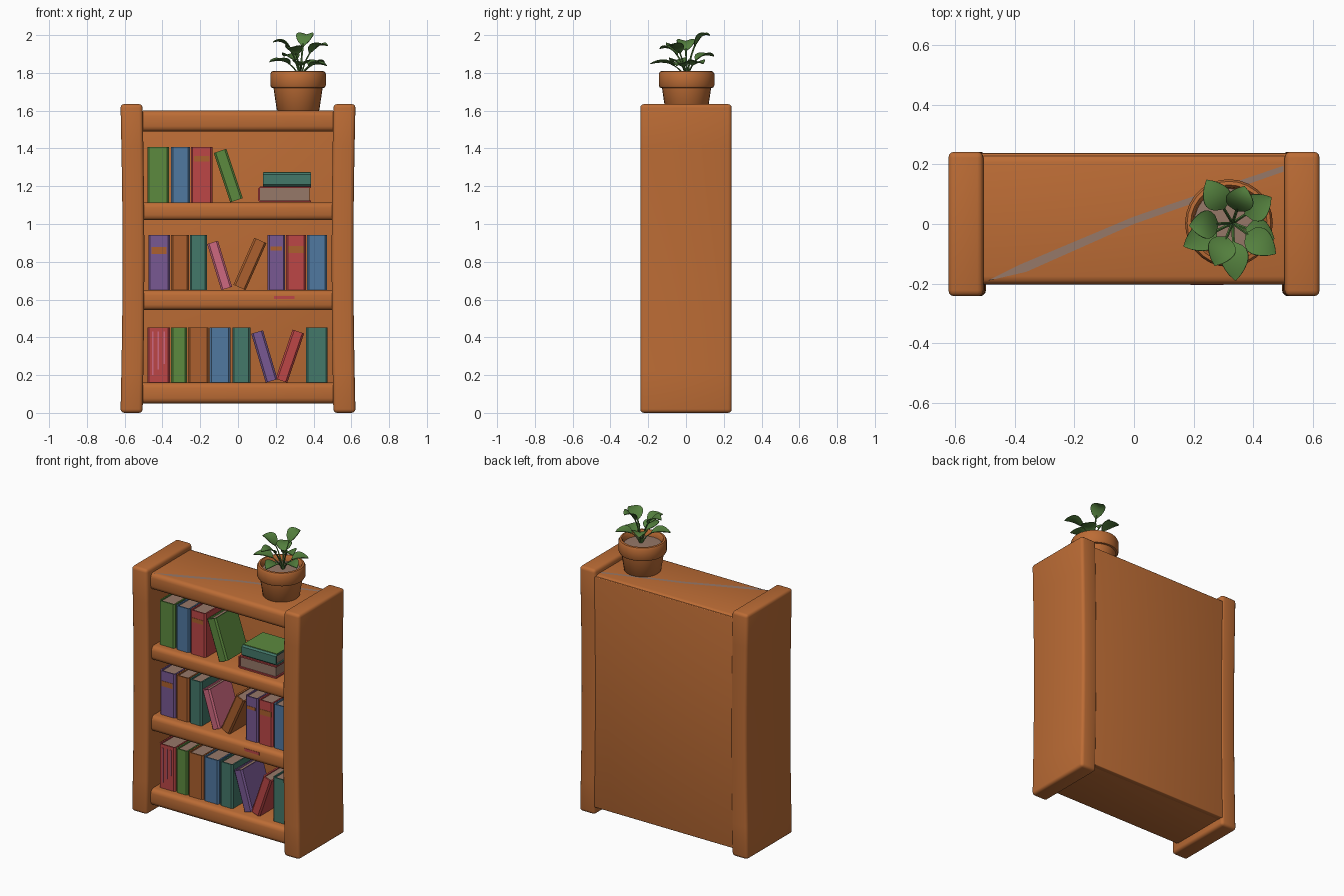
import bpy
import bmesh
import math
from mathutils import Matrix, Vector

default_cube = bpy.data.objects.get("Cube")
if default_cube:
    bpy.data.objects.remove(default_cube, do_unlink=True)


def linear(channel):
    value = channel / 255
    return value / 12.92 if value <= 0.04045 else ((value + 0.055) / 1.055) ** 2.4


def make_material(name, *rgb):
    colour = [linear(channel) for channel in rgb] + [1]
    material = bpy.data.materials.new(name)
    material.use_nodes = True
    material.diffuse_color = colour
    material.node_tree.nodes["Principled BSDF"].inputs["Base Color"].default_value = colour
    return material


WOOD = make_material("orange wood", 188, 108, 53)
BROWN = make_material("brown cover", 172, 96, 46)
PAGES = make_material("worn grey", 150, 120, 104)
LEAF = make_material("leaf green", 84, 128, 62)
GREEN = make_material("green cover", 92, 138, 62)
BLUE = make_material("blue cover", 80, 120, 160)
RED = make_material("red cover", 188, 70, 70)
PURPLE = make_material("purple cover", 120, 88, 146)
TEAL = make_material("teal cover", 68, 120, 106)
PINK = make_material("pink cover", 206, 104, 128)


def finish(name, bm, *materials):
    """Turn a bmesh into a smooth-shaded object with sharp edges kept."""
    bmesh.ops.recalc_face_normals(bm, faces=bm.faces)
    mesh = bpy.data.meshes.new(name)
    bm.to_mesh(mesh)
    bm.free()
    for material in materials:
        mesh.materials.append(material)
    obj = bpy.data.objects.new(name, mesh)
    bpy.context.collection.objects.link(obj)
    bpy.ops.object.select_all(action='DESELECT')
    obj.select_set(True)
    bpy.context.view_layer.objects.active = obj
    bpy.ops.object.shade_smooth_by_angle(angle=math.radians(40))
    return obj


def add_box(bm, low, high):
    low, high = Vector(low), Vector(high)
    matrix = Matrix.Translation((low + high) / 2) @ Matrix.Diagonal((*(high - low), 1))
    return bmesh.ops.create_cube(bm, size=1, matrix=matrix)["verts"]


def box(name, low, high, material, bevel=0.0, waist=0.0):
    bm = bmesh.new()
    add_box(bm, low, high)
    if bevel:
        bmesh.ops.bevel(bm, geom=bm.edges[:], offset=bevel, segments=3,
                        profile=0.5, affect='EDGES')
    if waist:
        # Pull the middle of tall boards gently inwards
        long_edges = [e for e in bm.edges if e.calc_length() > 1
                      and abs(e.verts[0].co.z - e.verts[1].co.z) > 1]
        bmesh.ops.subdivide_edges(bm, edges=long_edges, cuts=7, use_grid_fill=True)
        for v in bm.verts:
            v.co.x *= 1 - waist * math.sin(math.pi * v.co.z / high[2])
    return finish(name, bm, material)


# Bookcase: two side boards, four shelves and a back board
box("left_side_board", (0.505, -0.242, 0), (0.622, 0.242, 1.635), WOOD, 0.02, 0.018)
box("right_side_board", (-0.622, -0.242, 0), (-0.505, 0.242, 1.635), WOOD, 0.02, 0.018)
SHELVES = {"bottom": (0.05, 0.16), "lower": (0.545, 0.65),
           "upper": (1.02, 1.115), "top": (1.49, 1.6)}
for label, (low, high) in SHELVES.items():
    box(label + "_shelf", (-0.53, -0.203, low), (0.53, 0.235, high), WOOD, 0.028)
box("back_board", (-0.53, 0.2, 0.05), (0.53, 0.237, 1.59), WOOD, 0.005)

FRONT = -0.15


def book(name, colour, w, h, d, matrix):
    """Cover wrapped round a spine at -y, with a recessed page block."""
    t, c = 0.009, 0.01
    half = w / 2
    outline = [(-half, d), (-half, c), (c - half, 0), (half - c, 0), (half, c), (half, d),
               (half - t, d), (half - t, t), (t - half, t), (t - half, d)]
    bm = bmesh.new()
    face = bm.faces.new([bm.verts.new((x, y, 0)) for x, y in outline])
    wall = bmesh.ops.extrude_face_region(bm, geom=[face])["geom"]
    top = [g for g in wall if isinstance(g, bmesh.types.BMVert)]
    bmesh.ops.translate(bm, verts=top, vec=(0, 0, h))
    pages = add_box(bm, (t - half, t, t), (half - t, d - t, h - t))
    for f in {f for v in pages for f in v.link_faces}:
        f.material_index = 1
    obj = finish(name, bm, colour, PAGES)
    obj.matrix_world = matrix


# Upright books: colour, left edge, right edge for every shelf
UPRIGHT = {
    "bottom": [(RED, -0.48, -0.36), (GREEN, -0.355, -0.27), (BROWN, -0.265, -0.155),
               (BLUE, -0.15, -0.04), (TEAL, -0.03, 0.065), (TEAL, 0.36, 0.475)],
    "lower": [(PURPLE, -0.475, -0.36), (BROWN, -0.355, -0.26), (TEAL, -0.255, -0.165),
              (PURPLE, 0.157, 0.25), (RED, 0.255, 0.36), (BLUE, 0.365, 0.47)],
    "upper": [(GREEN, -0.48, -0.365), (BLUE, -0.355, -0.255), (RED, -0.25, -0.135)],
}
# Leaning books: colour, foot position, width, height, lean in degrees
LEANING = {
    "bottom": [(PURPLE, 0.178, 0.065, 0.27, -16.5), (RED, 0.23, 0.065, 0.275, 19)],
    "lower": [(PINK, -0.06, 0.06, 0.255, -17), (BROWN, 0.008, 0.07, 0.272, 24)],
    "upper": [(GREEN, -0.008, 0.07, 0.275, -18.5)],
}
for label, books in UPRIGHT.items():
    z = SHELVES[label][1]
    for i, (colour, left, right) in enumerate(books):
        book(f"{label}_book_{i}", colour, right - left, 0.293, 0.22,
             Matrix.Translation(((left + right) / 2, FRONT, z)))
for label, books in LEANING.items():
    z = SHELVES[label][1]
    for i, (colour, x, w, h, lean) in enumerate(books):
        lean = math.radians(lean)
        lift = w / 2 * abs(math.sin(lean))
        book(f"{label}_leaning_book_{i}", colour, w, h, 0.22,
             Matrix.Translation((x, FRONT, z + lift)) @ Matrix.Rotation(lean, 4, 'Y'))

# Two books lying flat, one spine to the side and one spine to the front
side_spine = Matrix(((0, 1, 0), (0, 0, 1), (1, 0, 0))).to_4x4()
book("flat_red_book", RED, 0.083, 0.23, 0.28,
     Matrix.Translation((0.107, FRONT, 1.157)) @ side_spine)
book("flat_teal_book", TEAL, 0.073, 0.255, 0.22,
     Matrix.Translation((0.387, FRONT, 1.236)) @ Matrix.Rotation(-math.pi / 2, 4, 'Y'))
box("flat_book_top_cover", (0.135, -0.138, 1.27), (0.384, 0.07, 1.276), GREEN)

# Painted spine labels
for name, x, z, w, h in [("purple", -0.418, 0.86, 0.08, 0.035), ("red", 0.308, 0.865, 0.085, 0.035),
                         ("slim", 0.203, 0.87, 0.06, 0.02), ("upper", -0.192, 1.345, 0.08, 0.028)]:
    box(name + "_spine_label", (x - w / 2, FRONT - 0.002, z - h / 2),
        (x + w / 2, FRONT + 0.004, z + h / 2), BROWN)
for i in range(3):
    x = -0.455 + i * 0.03
    box(f"spine_stripe_{i}", (x, FRONT - 0.002, 0.2 + i * 0.03),
        (x + 0.008, FRONT + 0.004, 0.43), PINK)

# Worn streak across the top and a paint patch on the lower shelf
bm = bmesh.new()
corners = [(-0.49, -0.19), (-0.36, -0.16), (0.0, 0.0), (0.5, 0.175),
           (0.5, 0.195), (0.0, 0.025), (-0.38, -0.135)]
bm.faces.new([bm.verts.new((x, y, 1.602)) for x, y in corners])
finish("worn_streak", bm, PAGES)
box("paint_patch", (0.19, -0.205, 0.602), (0.3, -0.2, 0.62), RED)

# Plant pot: a turned profile with a rolled rim and soil
CENTRE = Vector((0.318, 0.003, 0))
profile = [(0, 1.598), (0.106, 1.598), (0.113, 1.605), (0.13, 1.72), (0.141, 1.722),
           (0.147, 1.733), (0.147, 1.795), (0.14, 1.808), (0.128, 1.81), (0.12, 1.8),
           (0.116, 1.772), (0, 1.778)]
bm = bmesh.new()
points = [bm.verts.new((r, 0, z)) for r, z in profile]
edges = [bm.edges.new(pair) for pair in zip(points, points[1:])]
bmesh.ops.spin(bm, geom=points + edges, axis=(0, 0, 1), cent=(0, 0, 0),
               angle=math.tau, steps=28, use_duplicate=False)
bmesh.ops.remove_doubles(bm, verts=bm.verts, dist=0.0005)
for f in bm.faces:
    c = f.calc_center_median()
    f.material_index = int(c.z > 1.77 and c.xy.length < 0.1)
finish("plant_pot", bm, WOOD, PAGES).location = CENTRE


def leaf(name, tip):
    """Arched stem ending in a creased, pointed blade."""
    root = CENTRE + Vector((0.012, 0, 1.77))
    tip = Vector(tip)
    reach = tip - root
    control = root + reach * 0.3
    control.z = tip.z + 0.035
    side = Vector((-reach.y, reach.x, 0)).normalized()

    def arc(t):
        return root.lerp(control, t).lerp(control.lerp(tip, t), t)

    bm = bmesh.new()
    # Blade: rows of edge, crease, edge
    rows = []
    steps = 8
    for i in range(steps + 1):
        u = i / steps
        half = 0.002 + 0.045 * math.sin(math.pi * u ** 0.8) ** 0.8 if u < 1 else 0.001
        mid = arc(0.42 + 0.58 * u)
        rise = Vector((0, 0, half * 0.3))
        rows.append([bm.verts.new(p) for p in
                     (mid - side * half + rise, mid, mid + side * half + rise)])
    for a, b in zip(rows, rows[1:]):
        for k in range(2):
            bm.faces.new((a[k], a[k + 1], b[k + 1], b[k]))
    bmesh.ops.recalc_face_normals(bm, faces=bm.faces)
    bmesh.ops.solidify(bm, geom=bm.faces[:], thickness=0.004)
    # Stem: a thin square tube
    rings = []
    for i in range(6):
        mid = arc(0.5 * i / 5) - Vector((0, 0, 0.004))
        out = side.cross(Vector((0, 0, 1)))
        rings.append([bm.verts.new(mid + o * 0.005) for o in (side, out, -side, -out)])
    for a, b in zip(rings, rings[1:]):
        for k in range(4):
            n = (k + 1) % 4
            bm.faces.new((a[k], a[n], b[n], b[k]))
    finish(name, bm, LEAF)


TIPS = [(0.243, 0.148, 1.89), (0.37, 0.127, 2.0), (0.46, 0.09, 1.85), (0.475, -0.1, 1.945),
        (0.47, -0.05, 1.84), (0.34, -0.19, 1.85), (0.27, -0.14, 1.93), (0.166, -0.075, 1.86),
        (0.185, -0.005, 1.965)]
for i, tip in enumerate(TIPS):
    leaf(f"leaf_{i}", tip)
